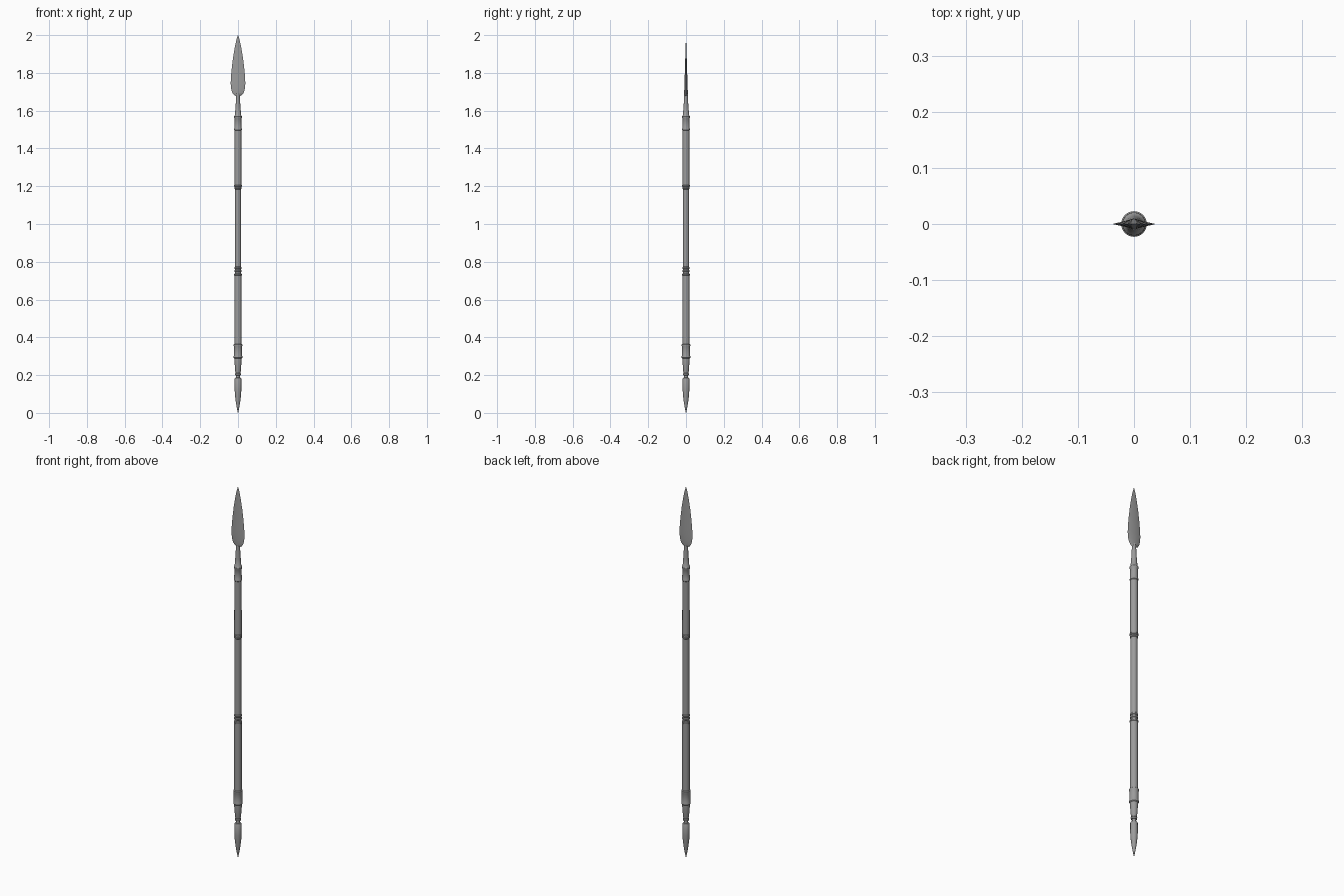
import bpy, bmesh, math

# dark grey finish shared by all parts
dark = bpy.data.materials.new("dark_grey")
dark.diffuse_color = (0.33, 0.33, 0.33, 1)


def loft(name, rings):
    """Skin a list of closed cross-sections and cap both ends."""
    bm = bmesh.new()
    loops = [[bm.verts.new(p) for p in ring] for ring in rings]
    n = len(loops[0])
    for a, b in zip(loops, loops[1:]):
        for i in range(n):
            j = (i + 1) % n
            bm.faces.new((a[i], a[j], b[j], b[i]))
    bm.faces.new(loops[0][::-1])
    bm.faces.new(loops[-1])
    bmesh.ops.recalc_face_normals(bm, faces=bm.faces)
    me = bpy.data.meshes.new(name)
    bm.to_mesh(me)
    bm.free()
    me.materials.append(dark)
    ob = bpy.data.objects.new(name, me)
    bpy.context.collection.objects.link(ob)
    bpy.ops.object.select_all(action='DESELECT')
    bpy.context.view_layer.objects.active = ob
    ob.select_set(True)
    bpy.ops.object.shade_smooth_by_angle(angle=math.radians(35))
    return ob


def turned(name, profile, sides=24):
    """Round part from (radius, z) pairs."""
    return loft(name, [[(r * math.cos(2 * math.pi * i / sides),
                         r * math.sin(2 * math.pi * i / sides), z)
                        for i in range(sides)] for r, z in profile])


# pointed butt spike with a narrow neck and flared socket
turned("butt_spike", [(0.0008, 0), (0.006, 0.025), (0.012, 0.06), (0.0165, 0.1),
                      (0.0178, 0.125), (0.0178, 0.180), (0.015, 0.185), (0.010, 0.187),
                      (0.010, 0.198), (0.015, 0.2), (0.0155, 0.208), (0.013, 0.212),
                      (0.0145, 0.217), (0.0195, 0.285), (0.0195, 0.30)])
turned("butt_collar", [(0.0195, 0.288), (0.0228, 0.292), (0.0228, 0.299), (0.0215, 0.303),
                       (0.0215, 0.351), (0.0228, 0.354), (0.0228, 0.362), (0.018, 0.366)])

# shaft in three lengths, thinner at the grip
turned("lower_shaft", [(0.0188, 0.36), (0.0188, 0.735)])
turned("grip", [(0.0164, 0.73), (0.0164, 1.2)])
turned("upper_shaft", [(0.0186, 1.195), (0.0182, 1.505)])

# raised binding rings
for k, (z, r) in enumerate([(0.732, 0.0205), (0.752, 0.0190), (0.768, 0.0192),
                            (1.190, 0.0195), (1.202, 0.0208)]):
    turned(f"binding_ring_{k + 1}", [(r - 0.003, z - 0.0065), (r, z - 0.003),
                                     (r, z + 0.003), (r - 0.003, z + 0.0065)])

# head socket, its neck ending inside the base of the blade
turned("head_socket", [(0.018, 1.495), (0.0202, 1.498), (0.0202, 1.505), (0.0186, 1.509),
                       (0.0180, 1.558), (0.0205, 1.562), (0.0205, 1.570), (0.0165, 1.575),
                       (0.0135, 1.615), (0.0125, 1.625), (0.010, 1.68), (0.0085, 1.71),
                       (0.001, 1.78)])

# leaf-shaped blade with a diamond section
outline = [(0.010, 1.678), (0.021, 1.683), (0.030, 1.695), (0.0365, 1.716), (0.0388, 1.745),
           (0.0372, 1.78), (0.0325, 1.83), (0.0255, 1.885), (0.017, 1.935),
           (0.0085, 1.975), (0.0008, 2.0)]
blade_rings = []
for w, z in outline:
    t = min(0.0095 * (2.001 - z) / 0.3, w * 0.6)
    blade_rings.append([(w, 0, z), (0, t, z), (-w, 0, z), (0, -t, z)])
loft("blade", blade_rings)
